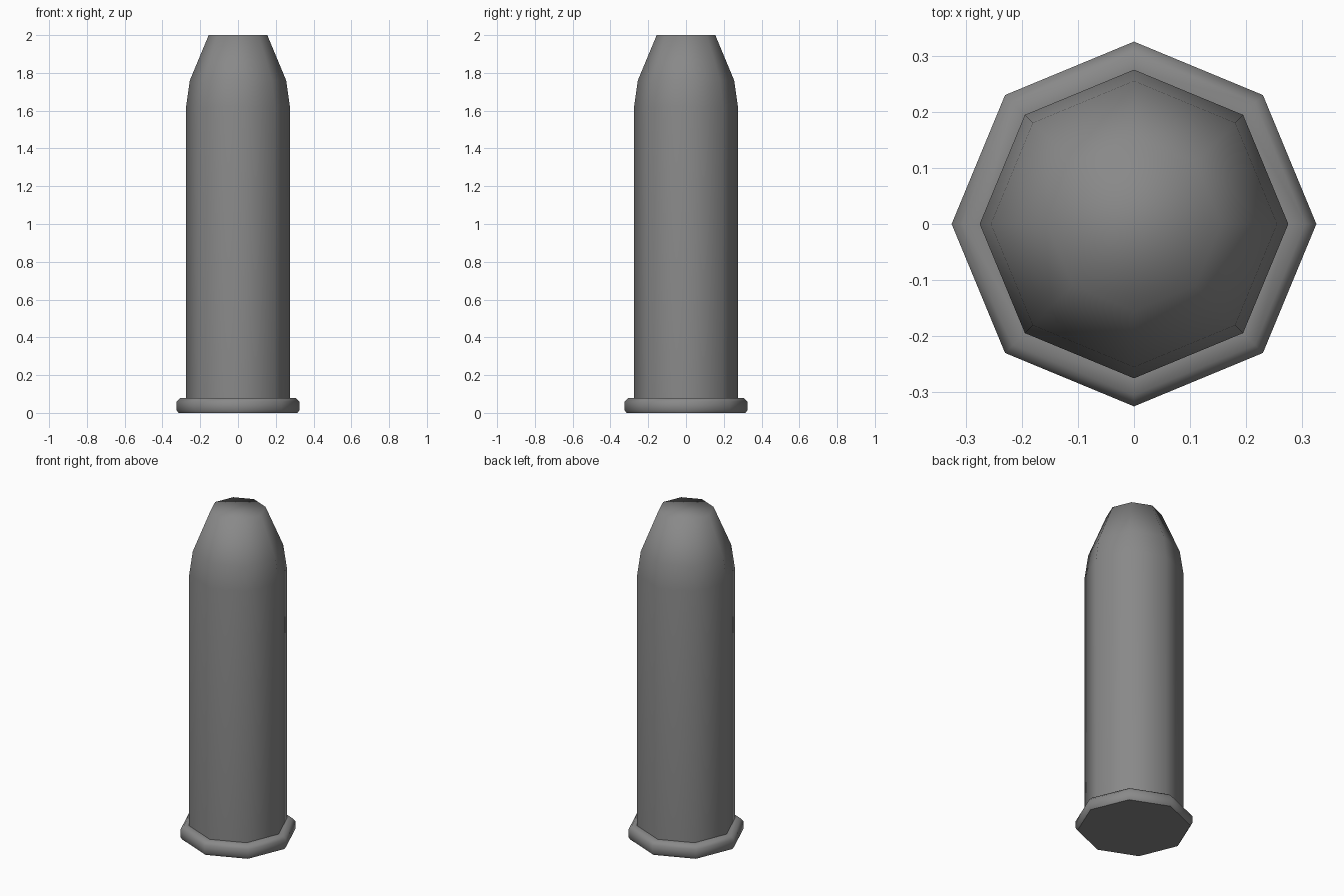
import bpy, bmesh, math

if "Cube" in bpy.data.objects:
    bpy.data.objects.remove(bpy.data.objects["Cube"])

SIDES = 8


def lathe(name, profile, sharp_rings, color):
    """Closed eight-sided solid from a (radius, height) profile, bottom to top."""
    bm = bmesh.new()
    rings = []
    for r, z in profile:
        rings.append([bm.verts.new((r * math.cos(2 * math.pi * i / SIDES),
                                    r * math.sin(2 * math.pi * i / SIDES), z))
                      for i in range(SIDES)])
    for low, high in zip(rings, rings[1:]):
        for i in range(SIDES):
            j = (i + 1) % SIDES
            bm.faces.new((low[i], low[j], high[j], high[i]))
    bm.faces.new(rings[0][::-1])
    bm.faces.new(rings[-1])
    for f in bm.faces:
        f.smooth = True
    # crisp edges around the chosen rings
    for k in sharp_rings:
        for i in range(SIDES):
            bm.edges.get((rings[k][i], rings[k][(i + 1) % SIDES])).smooth = False
    mesh = bpy.data.meshes.new(name)
    bm.to_mesh(mesh)
    bm.free()
    mat = bpy.data.materials.new(name + "_metal")
    mat.diffuse_color = color
    mat.use_nodes = True
    mat.node_tree.nodes["Principled BSDF"].inputs["Base Color"].default_value = mat.diffuse_color
    mesh.materials.append(mat)
    obj = bpy.data.objects.new(name, mesh)
    bpy.context.collection.objects.link(obj)
    return obj


# base rim, straight casing and tapered blunt tip in one continuous profile
lathe("cartridge", [
    (0.315, 0.0), (0.325, 0.015), (0.325, 0.06), (0.305, 0.08), (0.275, 0.08),
    (0.275, 1.62), (0.255, 1.76), (0.155, 2.0),
], sharp_rings=(0, 4), color=(0.25, 0.25, 0.25, 1))
